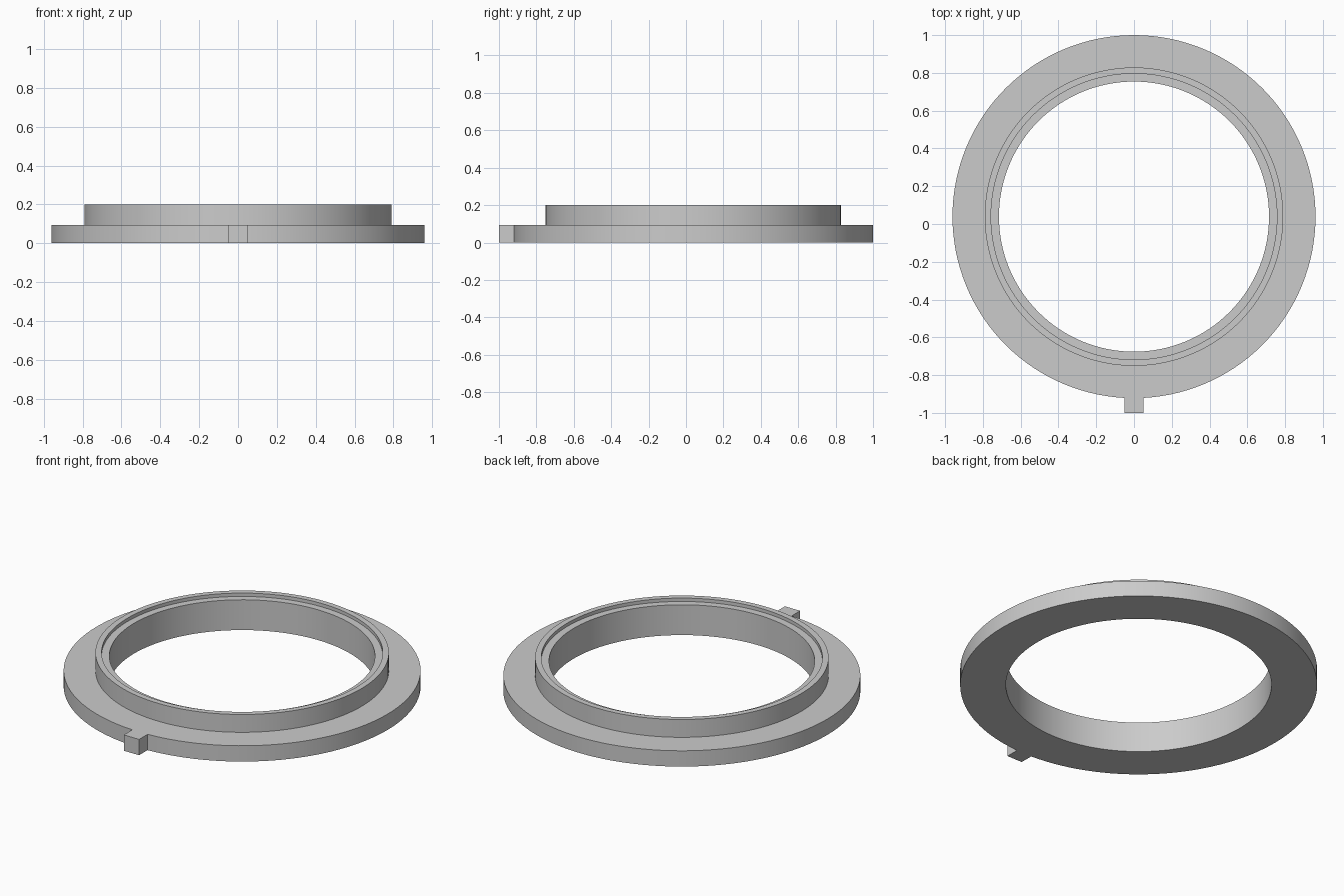
import bpy, bmesh, math

cube = bpy.data.objects.get("Cube")
if cube:
    bpy.data.objects.remove(cube, do_unlink=True)

CENTRE_Y = 0.039
OUTER, COLLAR, RECESS, BORE = 0.961, 0.79, 0.757, 0.715
FLANGE_Z, LEDGE_Z, TOP_Z = 0.094, 0.18, 0.2
SEGMENTS = 128

grey = bpy.data.materials.new("light grey")
grey.use_nodes = True
colour = (0.6, 0.6, 0.6, 1)
grey.diffuse_color = colour
grey.node_tree.nodes["Principled BSDF"].inputs["Base Color"].default_value = colour


def add_object(name, bm):
    bmesh.ops.recalc_face_normals(bm, faces=bm.faces)
    mesh = bpy.data.meshes.new(name)
    bm.to_mesh(mesh)
    bm.free()
    mesh.materials.append(grey)
    obj = bpy.data.objects.new(name, mesh)
    bpy.context.collection.objects.link(obj)
    return obj


# Flanged ring: closed cross-section (radius, height) turned around the z axis
profile = [(BORE, 0), (OUTER, 0), (OUTER, FLANGE_Z), (COLLAR, FLANGE_Z),
           (COLLAR, TOP_Z), (RECESS, TOP_Z), (RECESS, LEDGE_Z), (BORE, LEDGE_Z)]
bm = bmesh.new()
verts = [bm.verts.new((r, 0, z)) for r, z in profile]
edges = [bm.edges.new((a, b)) for a, b in zip(verts, verts[1:] + verts[:1])]
bmesh.ops.spin(bm, geom=verts + edges, cent=(0, 0, 0), axis=(0, 0, 1),
               angle=math.tau, steps=SEGMENTS, use_merge=True)
bmesh.ops.remove_doubles(bm, verts=bm.verts, dist=0.0001)
ring = add_object("flanged_ring", bm)
ring.location.y = CENTRE_Y
bpy.ops.object.select_all(action="DESELECT")
ring.select_set(True)
bpy.context.view_layer.objects.active = ring
bpy.ops.object.shade_smooth_by_angle(angle=math.radians(30))

# Locating tab at the front of the flange
front, back, half_width = -1.0, -0.919, 0.05
bm = bmesh.new()
bmesh.ops.create_cube(bm, size=1)
bmesh.ops.scale(bm, vec=(2 * half_width, back - front, FLANGE_Z), verts=bm.verts)
bmesh.ops.translate(bm, vec=(0, (front + back) / 2, FLANGE_Z / 2), verts=bm.verts)
add_object("locating_tab", bm)
